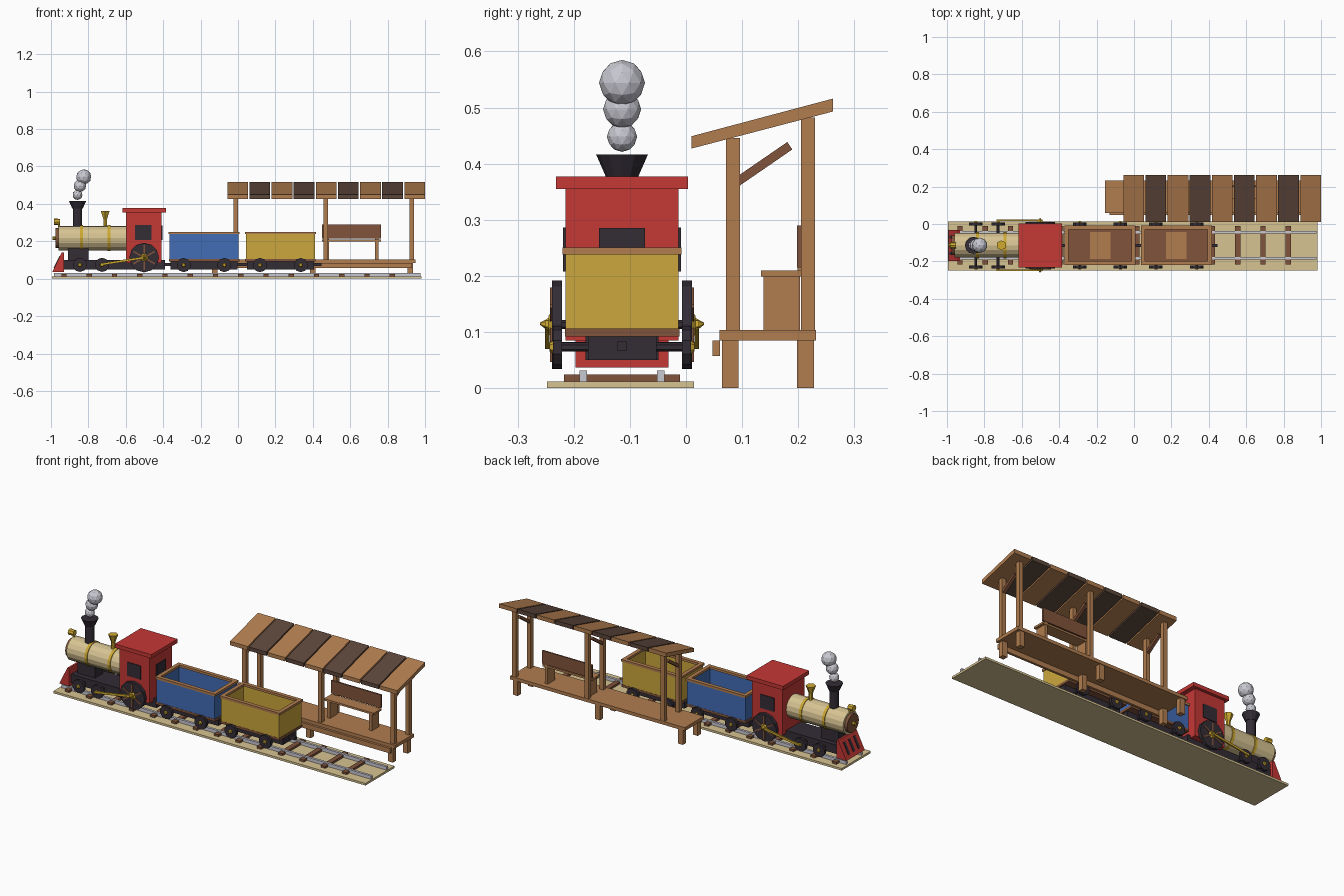
import bpy, bmesh, math
from mathutils import Matrix, Vector

if "Cube" in bpy.data.objects:
    bpy.data.objects.remove(bpy.data.objects["Cube"])

def mat(name, r, g, b):
    m = bpy.data.materials.new(name)
    m.diffuse_color = (r, g, b, 1)
    m.use_nodes = True
    m.node_tree.nodes["Principled BSDF"].inputs["Base Color"].default_value = m.diffuse_color
    return m

WOOD = mat("light wood", .44, .205, .078)
DARKWOOD = mat("dark brown", .107, .062, .043)
BROWN = mat("brown", .22, .088, .043)
RED = mat("red", .56, .04, .036)
BLUE = mat("blue", .054, .15, .46)
YELLOW = mat("yellow", .60, .39, .045)
CREAM = mat("cream", .68, .55, .29)
BLACK = mat("charcoal", .033, .026, .036)
GREY = mat("grey", .58, .58, .64)
GOLD = mat("gold", .62, .40, .03)
YC = -0.114  # centre line of the track

def finish(name, bm, *mats):
    bmesh.ops.recalc_face_normals(bm, faces=bm.faces[:])
    me = bpy.data.meshes.new(name)
    bm.to_mesh(me)
    bm.free()
    for m in mats:
        me.materials.append(m)
    ob = bpy.data.objects.new(name, me)
    bpy.context.collection.objects.link(ob)
    return ob

def box_bm(x, y, z):
    bm = bmesh.new()
    c = [(a[0] + a[1]) / 2 for a in (x, y, z)]
    s = [a[1] - a[0] for a in (x, y, z)]
    bmesh.ops.create_cube(bm, size=1, matrix=Matrix.Translation(c) @ Matrix.Diagonal((*s, 1)))
    return bm

def box(name, x, y, z, m):
    return finish(name, box_bm(x, y, z), m)

def cone(name, p0, p1, r0, r1, n, m):
    # round part running from p0 to p1
    p0, p1 = Vector(p0), Vector(p1)
    d = p1 - p0
    bm = bmesh.new()
    rot = d.to_track_quat('Z', 'Y').to_matrix().to_4x4()
    bmesh.ops.create_cone(bm, cap_ends=True, segments=n, radius1=r0, radius2=r1, depth=d.length,
                          matrix=Matrix.Translation((p0 + p1) / 2) @ rot)
    return finish(name, bm, m)

def prism(name, pts, axis, a, b, m):
    # extrude a 2D profile along x (points y,z) or y (points x,z)
    bm = bmesh.new()
    put = (lambda p, t: (t, p[0], p[1])) if axis == 'x' else (lambda p, t: (p[0], t, p[1]))
    f = bm.faces.new([bm.verts.new(put(p, a)) for p in pts])
    g = bmesh.ops.extrude_face_region(bm, geom=[f])
    off = Vector(put((0, 0), b - a))
    bmesh.ops.translate(bm, verts=[v for v in g['geom'] if isinstance(v, bmesh.types.BMVert)], vec=off)
    return finish(name, bm, m)

def bar(name, p, q, w, axis, a, b, m):
    # straight bar of width w between two profile points
    p, q = Vector(p), Vector(q)
    d = (q - p).normalized() * w / 2
    n = Vector((-d.y, d.x))
    return prism(name, [p + n, q + n, q - n, p - n], axis, a, b, m)

def sym(half):
    return (YC - half, YC + half)

# track
box("track_bed", (-.995, .98), (-.248, .014), (0, .012), CREAM)
for i in range(14):
    x = -.93 + i * .135
    box("sleeper", (x - .014, x + .014), sym(.103), (.012, .024), BROWN)
for s in (-1, 1):
    y = YC + s * .069
    box("rail", (-.985, .975), (y - .007, y + .007), (.012, .031), GREY)

# wheels, in mirrored pairs with an axle
def wheels(x, z, r, n, t=.016):
    cone("axle", (x, YC - .11, z), (x, YC + .11, z), .008, .008, 6, BLACK)
    for s in (-1, 1):
        y = YC + s * .107
        cone("wheel", (x, y, z), (x, y + s * t, z), r, r, n, BLACK)
        cone("wheel_hub", (x, y + s * t, z), (x, y + s * (t + .006), z), r * .3, r * .2, 6, GOLD)

for x in (-.845, -.727):
    wheels(x, .074, .038, 10)
wheels(-.502, .113, .079, 12, .018)
for s in (-1, 1):
    ys = YC + s * .125
    for k in range(3):
        a = math.pi * (k / 3 + 1 / 6)
        dx, dz = .066 * math.cos(a), .066 * math.sin(a)
        bar("wheel_spoke", (-.502 - dx, .113 - dz), (-.502 + dx, .113 + dz), .008, 'y', ys, ys + s * .003, BROWN)
    cone("drive_hub", (-.502, ys, .113), (-.502, ys + s * .021, .115), .016, .002, 6, GOLD)
    bar("connecting_rod", (-.735, .076), (-.49, .115), .012, 'y', ys + s * .004, ys + s * .012, GOLD)

# locomotive chassis
box("locomotive_frame", (-.935, -.39), sym(.065), (.05, .1), BLACK)
box("smokebox_saddle", (-.91, -.80), sym(.035), (.1, .17), BLACK)
prism("cowcatcher", [(-.993, .037), (-.93, .037), (-.93, .14), (-.942, .14)], 'y', *sym(.083), RED)
for k in (-1, 0, 1):
    y = YC + k * .045
    bar("cowcatcher_slot", (-.984, .058), (-.952, .122), .004, 'y', y - .008, y + .008, BLACK)

# boiler
BZ = .217
def ring(name, x0, x1, r, m, n=16):
    return cone(name, (x0, YC, BZ), (x1, YC, BZ), r, r, n, m)
ring("boiler", -.96, -.6, .066, CREAM)
for x in (-.836, -.69):
    ring("boiler_band", x - .008, x + .008, .070, GOLD)
ring("boiler_door", -.977, -.96, .053, BROWN)
ring("door_knob", -.992, -.977, .010, GOLD, 8)
box("lamp_stem", (-.962, -.952), sym(.006), (.275, .295), GOLD)
cone("lamp", (-.985, YC, .304), (-.952, YC, .304), .018, .016, 8, GOLD)

# chimney, whistle and smoke
cone("chimney", (-.858, YC, .26), (-.858, YC, .376), .025, .025, 12, BLACK)
cone("chimney_flare", (-.858, YC, .375), (-.858, YC, .416), .028, .046, 12, BLACK)
cone("whistle_stem", (-.71, YC, .27), (-.71, YC, .32), .011, .011, 6, GOLD)
cone("whistle_bell", (-.71, YC, .315), (-.71, YC, .362), .010, .027, 6, GOLD)
for x, z, r in ((-.858, .448, .027), (-.845, .497, .034), (-.825, .544, .041)):
    bm = bmesh.new()
    bmesh.ops.create_icosphere(bm, subdivisions=2, radius=r, matrix=Matrix.Translation((x, YC, z)))
    finish("smoke_puff", bm, GREY)

# cab
box("cab", (-.6, -.41), sym(.101), (.085, .357), RED)
box("cab_roof", (-.617, -.385), sym(.118), (.355, .377), RED)
for s in (-1, 1):
    y = sorted((YC + s * .1, YC + s * .105))
    box("cab_side_window", (-.55, -.462), y, (.208, .286), BLACK)
box("cab_rear_window", (-.411, -.405), sym(.041), (.208, .285), BLACK)

# wagons
def wagon(x0, x1, colour):
    bm = box_bm((x0, x1), sym(.101), (.105, .242))
    top = max(bm.faces, key=lambda f: f.calc_center_median().z)
    bmesh.ops.inset_region(bm, faces=[top], thickness=.015)
    floor = bmesh.ops.extrude_discrete_faces(bm, faces=[top])['faces'][0]
    bmesh.ops.translate(bm, verts=floor.verts[:], vec=(0, 0, -.122))
    floor.material_index = 1
    finish("wagon_body", bm, colour, BROWN)
    xc = (x0 + x1) / 2
    box("floor_board", (xc - .055, xc + .055), sym(.072), (.119, .125), WOOD)
    box("wagon_base", (x0 - .004, x1 + .004), sym(.102), (.092, .106), BROWN)
    box("wagon_frame", (x0 + .005, x1 - .005), sym(.061), (.05, .092), BLACK)
    for s in (-1, 1):
        ye = sorted((YC + s * .084, YC + s * .106))
        box("wagon_rim_side", (x0 - .005, x1 + .005), ye, (.238, .251), WOOD)
        xe = sorted((xc + s * (xc - x0 + .005), xc + s * (xc - x0 - .017)))
        box("wagon_rim_end", xe, sym(.084), (.238, .251), WOOD)
        wheels(xc + s * .109, .073, .038, 10)

wagon(-.366, .003, BLUE)
wagon(.042, .411, YELLOW)
for x0, x1 in ((-.4, -.35), (-.01, .05), (.4, .447)):
    box("coupler", (x0, x1), sym(.008), (.067, .083), BLACK)

# platform
box("platform_deck", (-.155, .95), (.06, .232), (.085, .104), WOOD)
box("platform_step", (-.13, .93), (.047, .061), (.057, .085), WOOD)
for x in (-.125, .4, .92):
    for y in (.064, .198):
        box("platform_leg", (x - .015, x + .015), (y, y + .03), (0, .086), WOOD)

# shelter posts and braces
for x in (-.012, .468, .928):
    box("front_post", (x - .012, x + .012), (.071, .096), (.1, .446), WOOD)
    box("back_post", (x - .012, x + .012), (.205, .23), (.1, .482), WOOD)
    bar("roof_brace", (.092, .368), (.185, .432), .016, 'x', x - .009, x + .009, BROWN)

# sloping roof of alternating slats
for i in range(9):
    x = -.057 + i * .1183
    prism("roof_slat", [(.01, .427), (.262, .493), (.262, .516), (.01, .449)], 'x', x, x + .111,
          DARKWOOD if i % 2 else WOOD)

# bench
box("bench_seat", (.45, .765), (.134, .205), (.199, .21), WOOD)
box("bench_back", (.45, .765), (.198, .207), (.215, .29), BROWN)
for x in (.477, .742):
    box("bench_leg", (x - .009, x + .009), (.138, .203), (.103, .2), WOOD)
    box("bench_back_support", (x - .009, x + .009), (.199, .205), (.205, .22), WOOD)
